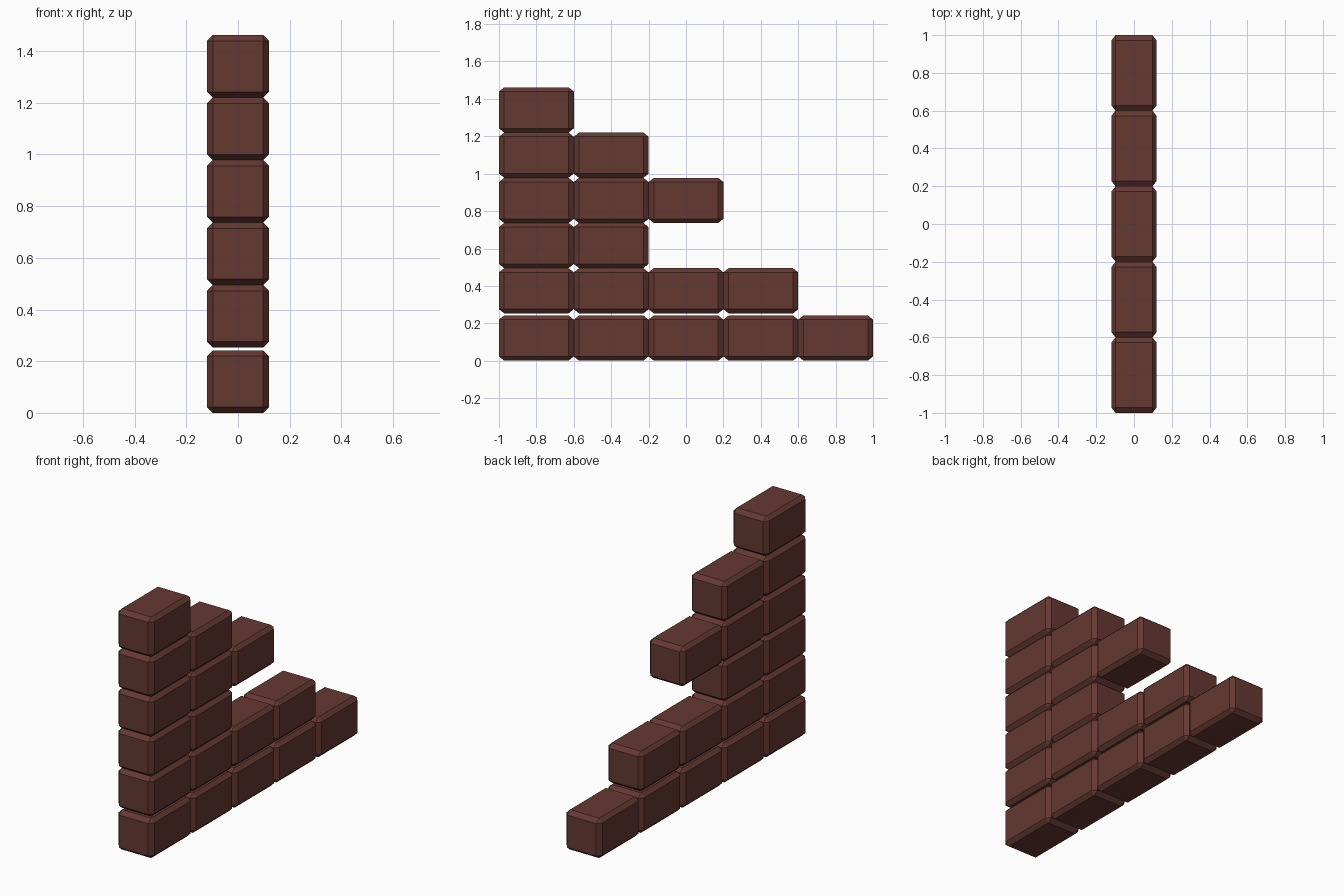
import bpy, bmesh

if "Cube" in bpy.data.objects:
    bpy.data.objects.remove(bpy.data.objects["Cube"])

BRICK = (0.24, 0.40, 0.242)   # width, length, height
CHAMFER = 0.0225
STRETCH = 1.25                # chamfer runs a little longer along y

# (bottom height, number of bricks) for each course, all starting at the front
COURSES = [(0.0, 5), (0.253, 4), (0.495, 2), (0.736, 3), (0.978, 2), (1.22, 1)]

mat = bpy.data.materials.new("dark red brick")
mat.diffuse_color = (0.13, 0.04, 0.032, 1)
mat.use_nodes = True
mat.node_tree.nodes["Principled BSDF"].inputs["Base Color"].default_value = mat.diffuse_color

# One chamfered brick, shared by every course
bm = bmesh.new()
bmesh.ops.create_cube(bm, size=1)
bmesh.ops.scale(bm, vec=(BRICK[0], BRICK[1] / STRETCH, BRICK[2]), verts=bm.verts)
bmesh.ops.bevel(bm, geom=bm.edges[:], offset=CHAMFER, segments=1,
                affect='EDGES', profile=0.5)
bmesh.ops.scale(bm, vec=(1, STRETCH, 1), verts=bm.verts)
bmesh.ops.recalc_face_normals(bm, faces=bm.faces)
brick_mesh = bpy.data.meshes.new("brick")
bm.to_mesh(brick_mesh)
bm.free()
brick_mesh.materials.append(mat)

# Stepped wall
for row, (z, count) in enumerate(COURSES):
    for i in range(count):
        brick = bpy.data.objects.new(f"brick_row{row + 1}_{i + 1}", brick_mesh)
        brick.location = (0, -1 + BRICK[1] * (i + 0.5), z + BRICK[2] / 2)
        bpy.context.collection.objects.link(brick)
